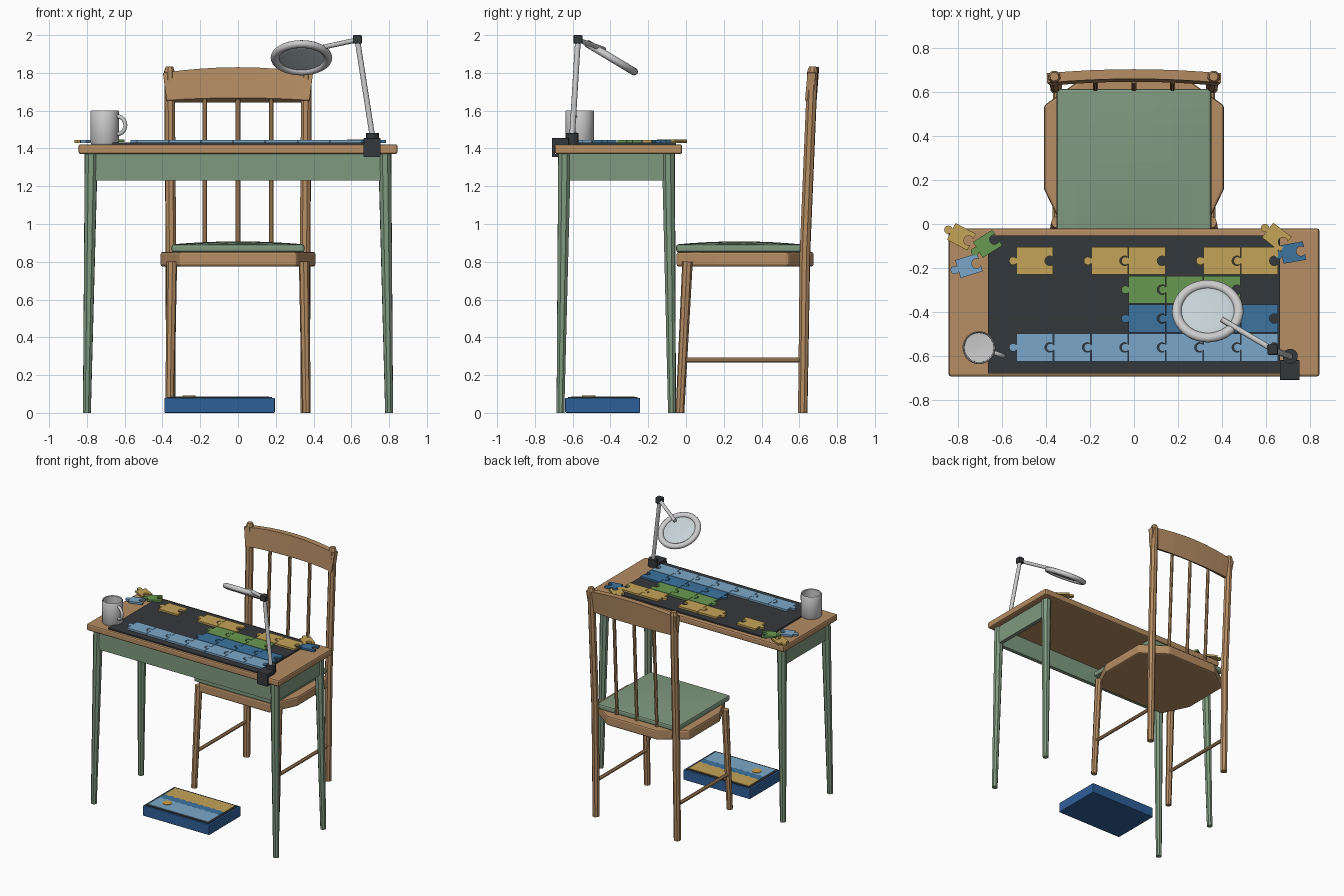
import bpy, bmesh, math
from mathutils import Vector, Matrix

if "Cube" in bpy.data.objects:
    bpy.data.objects.remove(bpy.data.objects["Cube"])

def mat(name, hexcol):
    c = [int(hexcol[i:i + 2], 16) / 255 for i in (0, 2, 4)]
    m = bpy.data.materials.new(name)
    m.diffuse_color = [((v + .055) / 1.055) ** 2.4 for v in c] + [1]
    m.use_nodes = True
    m.node_tree.nodes["Principled BSDF"].inputs["Base Color"].default_value = m.diffuse_color
    return m

WOOD, SAGE, DARK = mat("wood", "B58D64"), mat("sage", "809A80"), mat("dark", "35383C")
YELLOW, GREEN = mat("yellow", "C4A458"), mat("green", "699A52")
BLUE, SKY = mat("blue", "3D749F"), mat("sky", "7BA7C8")
BOXBLUE, ORANGE, GLASS = mat("box_blue", "2F6098"), mat("orange", "D0A040"), mat("glass", "C6D2D6")

def finish(name, bm, m=None, bevel=0, smooth=False, segs=2):
    bmesh.ops.recalc_face_normals(bm, faces=bm.faces[:])
    me = bpy.data.meshes.new(name)
    bm.to_mesh(me)
    bm.free()
    ob = bpy.data.objects.new(name, me)
    bpy.context.collection.objects.link(ob)
    if m:
        me.materials.append(m)
    if bevel:
        b = ob.modifiers.new("bevel", 'BEVEL')
        b.width, b.segments, b.limit_method = bevel, segs, 'ANGLE'
    if smooth:
        bpy.ops.object.select_all(action='DESELECT')
        ob.select_set(True)
        bpy.context.view_layer.objects.active = ob
        bpy.ops.object.shade_smooth_by_angle(angle=math.radians(40))
    return ob

def box(name, lo, hi, m=None, bevel=0):
    bm = bmesh.new()
    bmesh.ops.create_cube(bm, size=1)
    for v in bm.verts:
        v.co = Vector([(a + b) / 2 + c * (b - a) for a, b, c in zip(lo, hi, v.co)])
    return finish(name, bm, m, bevel)

def loft(name, rings, m=None, bevel=0, smooth=False, caps=True):
    bm = bmesh.new()
    vs = [[bm.verts.new(p) for p in r] for r in rings]
    n = len(vs[0])
    for a, b in zip(vs, vs[1:]):
        for i in range(n):
            bm.faces.new((a[i], a[(i + 1) % n], b[(i + 1) % n], b[i]))
    if caps:
        bm.faces.new(vs[0])
        bm.faces.new(vs[-1])
    return finish(name, bm, m, bevel, smooth)

def tube(name, pts, radii, m=None, seg=8, smooth=False):
    pts = [Vector(p) for p in pts]
    q = (pts[-1] - pts[0]).to_track_quat('Z', 'Y')
    ang = [(i + .5) * math.tau / seg for i in range(seg)]
    return loft(name, [[p + q @ Vector((r * math.cos(a), r * math.sin(a), 0)) for a in ang]
                       for p, r in zip(pts, radii)], m, smooth=smooth)

def prism(name, outline, z0, z1, m, bevel=0):
    return loft(name, [[(x, y, z) for x, y in outline] for z in (z0, z1)], m, bevel)

# Desk
box("desk_top", (-.845, -.695, 1.37), (.845, -.02, 1.422), WOOD, .012)
box("front_apron", (-.77, -.665, 1.23), (.77, -.635, 1.37), SAGE)
for s, side in ((-1, "left"), (1, "right")):
    box(side + "_apron", (s * .782 - .015, -.64, 1.23), (s * .782 + .015, -.09, 1.37), SAGE)
    for yb, yt, end in ((-.665, -.643, "front"), (-.074, -.093, "back")):
        tube(f"{end}_{side}_desk_leg", [(s * .8, yb, 0), (s * .777, yt, 1.37)], (.022, .036), SAGE)
box("puzzle_mat", (-.665, -.68, 1.42), (.665, -.053, 1.432), DARK)

# Puzzle pieces
def piece(name, x, y, w, h, m, z=1.431, rot=0):
    def arc(cx, off, r, flip):
        a0 = math.acos(off / r)
        a = [a0 + (math.tau - 2 * a0) * i / 10 for i in range(11)]
        return [(cx - off + r * math.cos(t), r * math.sin(t)) for t in (a[::-1] if flip else a)]
    X, Y = w / 2, h / 2
    pts = [(-X, -Y), (X, -Y)] + arc(X, .016, .022, True) + [(X, Y), (-X, Y)] + arc(-X, .015, .019, False)
    ca, sa = math.cos(math.radians(rot)), math.sin(math.radians(rot))
    prism(name, [(x + ca * a - sa * b, y + sa * a + ca * b) for a, b in pts], z, z + .015, m)

PW, PH = .1705, .1315
for row, (m, cols) in enumerate(((SKY, range(7)), (BLUE, (3, 4, 5, 6)),
                                 (GREEN, (3, 4, 5)), (YELLOW, (0, 2, 3, 5, 6)))):
    for c in cols:
        piece(f"puzzle_piece_{row}_{c}", -.537 + PW * (c + .5), -.628 + PH * (row + .5),
              PW - .003, PH - .005, m)
for i, (x, y, rot, m) in enumerate(((-.786, -.058, -28, YELLOW), (-.667, -.09, 32, GREEN),
        (-.752, -.19, 17, SKY), (.65, -.06, -38, YELLOW), (.725, -.13, 10, BLUE))):
    piece(f"loose_piece_{i}", x, y, .105, .085, m, 1.43 + .003 * (i % 2), rot)

# Mug
MX, MY = -.706, -.563
prof = [(.0, 1.422), (.07, 1.422), (.075, 1.43), (.075, 1.597), (.072, 1.602), (.067, 1.597), (.066, 1.45), (.0, 1.445)]
loft("mug", [[(MX + max(r, .001) * math.cos(k * math.tau / 32), MY + max(r, .001) * math.sin(k * math.tau / 32), z)
              for k in range(32)] for r, z in prof], smooth=True)
hd = Vector((math.cos(-.33), math.sin(-.33), 0))
up = Vector((0, 0, 1))
rings = []
for i in range(13):
    a = math.radians(-90 + 15 * i)
    c = Vector((MX, MY, 1.523)) + hd * (.07 + .046 * math.cos(a)) + up * (.047 * math.sin(a))
    out = hd * math.cos(a) + up * math.sin(a)
    perp = hd.cross(up)
    rings.append([c + .011 * (out * math.cos(t * math.tau / 10) + perp * math.sin(t * math.tau / 10)) for t in range(10)])
loft("mug_handle", rings, smooth=True)

# Magnifier lamp
box("clamp_top", (.665, -.71, 1.418), (.755, -.62, 1.455), DARK, .004)
box("clamp_plate", (.665, -.71, 1.358), (.755, -.694, 1.43), DARK)
box("clamp_jaw", (.668, -.71, 1.355), (.752, -.65, 1.371), DARK)
tube("lamp_post", [(.712, -.603, 1.42), (.712, -.603, 1.482)], (.035, .035), DARK, 12)
elbow = (.632, -.572, 1.975)
tube("lower_arm", [(.712, -.603, 1.46), elbow], (.015, .015), seg=10, smooth=True)
tube("upper_arm", [elbow, (.40, -.435, 1.925)], (.013, .013), seg=10, smooth=True)
box("lamp_elbow", (.608, -.596, 1.955), (.656, -.548, 2.0), DARK, .006)
tilt = Matrix.Translation((.336, -.397, 1.88)) @ Matrix.Rotation(math.radians(-31), 4, 'X')
rings = []
for i in range(41):
    a = i * math.tau / 40
    rings.append([tilt @ Vector(((.141 + .022 * math.cos(b)) * math.cos(a), (.141 + .022 * math.cos(b)) * math.sin(a),
                                 .02 * math.sin(b))) for b in (k * math.tau / 12 for k in range(12))])
loft("lamp_ring", rings, smooth=True, caps=False)
bm = bmesh.new()
bmesh.ops.create_uvsphere(bm, u_segments=32, v_segments=12, radius=.126)
bmesh.ops.transform(bm, matrix=tilt @ Matrix.Diagonal((1, 1, .11, 1)), verts=bm.verts[:])
finish("magnifier_lens", bm, GLASS, smooth=True)

# Chair seat and cushion
half = [(.31, -.05), (.41, .16), (.41, .54), (.22, .675)]
prism("seat", half + [(-x, y) for x, y in half[::-1]], .775, .852, WOOD, .012)
bm = bmesh.new()
bmesh.ops.create_grid(bm, x_segments=8, y_segments=8, size=1)
ext = bmesh.ops.extrude_face_region(bm, geom=bm.faces[:])
top = {v for v in ext["geom"] if isinstance(v, bmesh.types.BMVert)}
for v in bm.verts:
    x, y = v.co.x, v.co.y
    v.co = (.352 * x, .282 + .334 * y, .892 + .016 * (1 - x * x) * (1 - y * y) if v in top else .85)
finish("cushion", bm, SAGE, .012)

# Chair legs, posts and side stretchers
for s, side in ((-1, "left"), (1, "right")):
    tube(side + "_front_leg", [(s * .362, -.032, 0), (s * .35, .008, .80)], (.023, .028), WOOD)
    tube(side + "_back_post", [(s * .357, .618, 0), (s * .355, .63, .85), (s * .363, .67, 1.81), (s * .363, .671, 1.833)],
         (.026, .029, .029, .02), WOOD)
    tube(side + "_stretcher", [(s * .358, -.02, .28), (s * .357, .62, .28)], (.014, .014), WOOD)

# Back spindles and curved crest rail
for i in (-1, 0, 1):
    tube(f"spindle_{i + 2}", [(i * .175, .615, .84), (i * .175, .652, 1.66)], (.013, .013), WOOD)
rings = []
for i in range(9):
    t = -1 + i / 4
    k = 1 - t * t
    y = .657 + .018 * k
    rings.append([(.378 * t, y - .027, 1.655 + .013 * k), (.378 * t, y + .016, 1.642),
                  (.397 * t, y + .03, 1.80 + .03 * k), (.397 * t, y - .014, 1.80 + .03 * k)])
loft("crest_rail", rings, WOOD)

# Puzzle box on the floor
box("puzzle_box", (-.39, -.64, 0), (.195, -.243, .08), BOXBLUE, .006)
box("box_lid_panel", (-.375, -.625, .078), (.18, -.258, .084), DARK)
def wave(y):
    return [(-.36 + .525 * i / 40, y + .006 * math.sin(i * 1.57)) for i in range(41)]
bands = [[(-.36, -.61), (.165, -.61)], wave(-.465), wave(-.405), [(-.36, -.273), (.165, -.273)]]
for n, a, b, m in zip(("sky", "water", "sand"), bands, bands[1:], (SKY, BLUE, YELLOW)):
    prism("box_picture_" + n, a + b[::-1], .082, .088, m)
tube("box_picture_sun", [(-.26, -.515, .084), (-.26, -.515, .091)], (.035, .035), ORANGE, 20)
